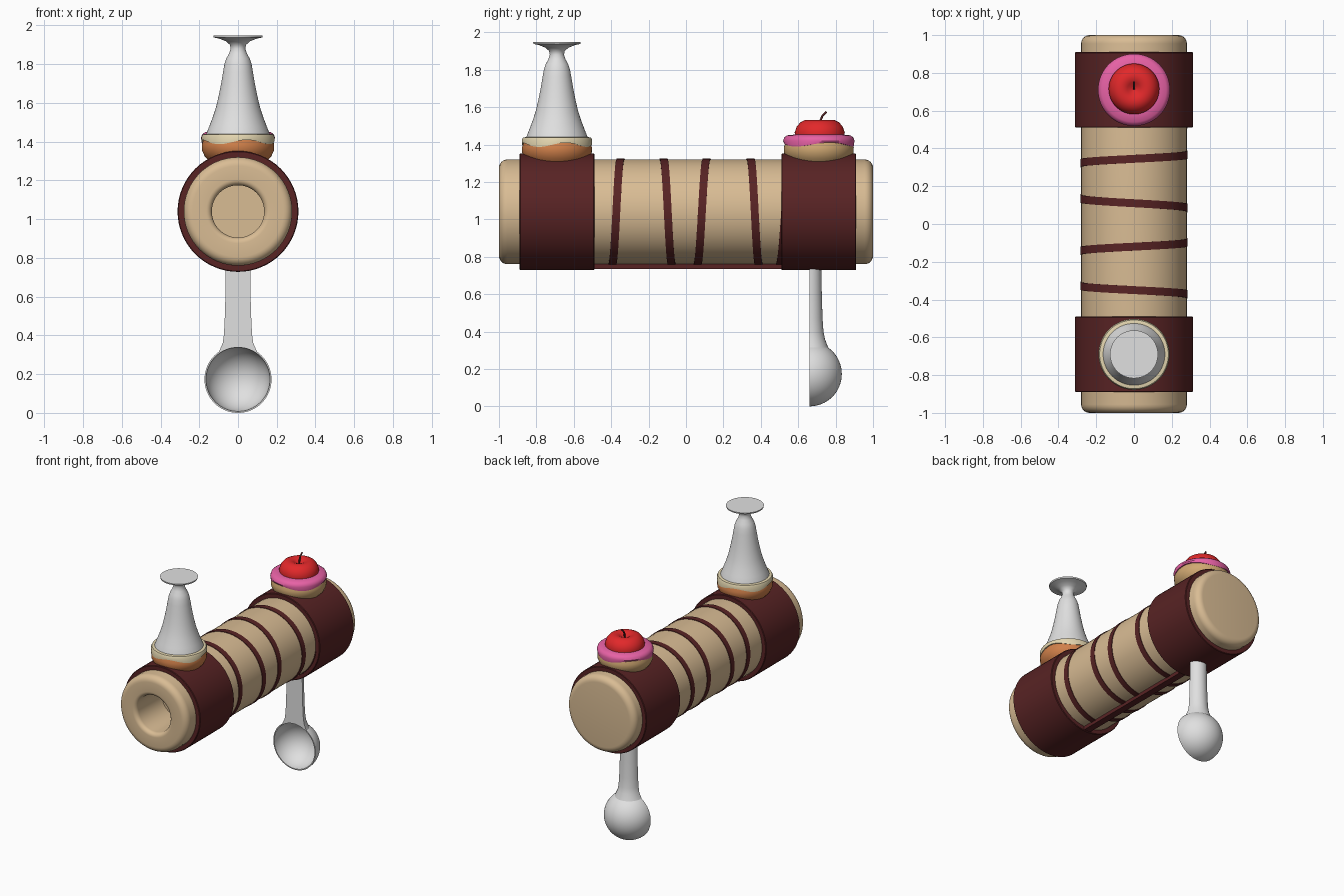
import bpy, bmesh, math
from mathutils import Matrix, Vector

if "Cube" in bpy.data.objects:
    bpy.data.objects.remove(bpy.data.objects["Cube"])

def lin(c):
    c /= 255
    return c / 12.92 if c <= 0.04045 else ((c + 0.055) / 1.055) ** 2.4

def mat(name, r, g, b):
    m = bpy.data.materials.new(name)
    m.diffuse_color = (lin(r), lin(g), lin(b), 1)
    m.use_nodes = True
    m.node_tree.nodes["Principled BSDF"].inputs["Base Color"].default_value = m.diffuse_color
    return m

TAN = mat("wafer tan", 217, 188, 148)
CHOC = mat("dark chocolate", 88, 35, 36)
SILVER = mat("silver white", 224, 224, 224)
ORANGE = mat("baked orange", 208, 128, 74)
CREAM = mat("pale cream", 228, 214, 176)
PINK = mat("pink icing", 232, 98, 166)
RED = mat("cherry red", 226, 40, 42)
BUN = mat("cake tan", 208, 168, 114)

AXIS_Y = Matrix.Rotation(-math.pi / 2, 4, 'X')   # turns local z into +y
CZ = 1.04                                        # height of the barrel axis

def finish(name, bm, material, angle=35):
    bmesh.ops.recalc_face_normals(bm, faces=bm.faces)
    me = bpy.data.meshes.new(name)
    bm.to_mesh(me)
    bm.free()
    ob = bpy.data.objects.new(name, me)
    bpy.context.collection.objects.link(ob)
    me.materials.append(material)
    bpy.context.view_layer.objects.active = ob
    ob.select_set(True)
    bpy.ops.object.shade_smooth_by_angle(angle=math.radians(angle))
    ob.select_set(False)
    return ob

def lathe(name, profile, material, loc=(0, 0, 0), rot=Matrix(), n=64,
          closed=False, wave=None, angle=35):
    """Revolve (radius, height) points; wave(i, a) shifts point i's height."""
    bm = bmesh.new()
    M = Matrix.Translation(loc) @ rot
    rings = []
    for i, (r, h) in enumerate(profile):
        if r == 0:
            rings.append([bm.verts.new(M @ Vector((0, 0, h)))] * n)
            continue
        ring = []
        for k in range(n):
            a = math.tau * k / n
            dz = wave(i, a) if wave else 0
            ring.append(bm.verts.new(M @ Vector((r * math.cos(a), r * math.sin(a), h + dz))))
        rings.append(ring)
    pairs = list(zip(rings, rings[1:])) + ([(rings[-1], rings[0])] if closed else [])
    for A, B in pairs:
        for k in range(n):
            j = (k + 1) % n
            vs = list(dict.fromkeys([A[k], A[j], B[j], B[k]]))
            if len(vs) > 2:
                bm.faces.new(vs)
    return finish(name, bm, material, angle)

def arc(cr, ch, rad, a0, a1, steps=6):
    return [(cr + rad * math.cos(math.radians(a0 + (a1 - a0) * i / steps)),
             ch + rad * math.sin(math.radians(a0 + (a1 - a0) * i / steps)))
            for i in range(steps + 1)]

# barrel with rounded rims and a round bore in the front end
barrel = [(0, -0.70), (0.135, -0.70)] + arc(0.165, -0.97, 0.03, 180, 270) \
    + arc(0.235, -0.955, 0.045, 270, 360) + arc(0.235, 0.955, 0.045, 0, 90) + [(0, 1.0)]
lathe("barrel", barrel, TAN, (0, 0, CZ), AXIS_Y)

# two chocolate bands
for name, y in (("front_band", -0.69), ("back_band", 0.71)):
    lathe(name, [(0.27, -0.2), (0.308, -0.2), (0.312, -0.196), (0.312, 0.196),
                 (0.308, 0.2), (0.27, 0.2)], CHOC, (0, y, CZ), AXIS_Y, closed=True)

# thin drizzle stripes winding around the barrel in alternating directions
def stripe(name, y_top, pitch, width=0.042, n=64):
    bm = bmesh.new()
    rows = []
    for k in range(n + 1):
        a = -math.pi + math.tau * k / n
        y = y_top + pitch * a / math.tau
        rows.append([bm.verts.new((r * math.sin(a), y + s * width / 2, CZ + r * math.cos(a)))
                     for r, s in ((0.276, -1), (0.284, -1), (0.284, 1), (0.276, 1))])
    for A, B in zip(rows, rows[1:]):
        for i in range(4):
            bm.faces.new((A[i], A[(i + 1) % 4], B[(i + 1) % 4], B[i]))
    bm.faces.new(rows[0])
    bm.faces.new(rows[-1])
    finish(name, bm, CHOC)

for i, (y, p) in enumerate(((-0.35, -0.09), (-0.12, 0.09), (0.11, -0.10),
                            (0.345, 0.09), (0.56, -0.12))):
    stripe(f"drizzle_stripe_{i + 1}", y, p)

# straight bar under the barrel
bm = bmesh.new()
bmesh.ops.create_cube(bm, size=1, matrix=Matrix.Translation((0, 0.01, 0.76))
                      @ Matrix.Diagonal((0.05, 1.04, 0.05, 1)))
finish("under_bar", bm, CHOC)

# buns sitting on the bands
bun = [(0, 1.25), (0.10, 1.26), (0.145, 1.295), (0.172, 1.325), (0.186, 1.355),
       (0.187, 1.385), (0.178, 1.41), (0.15, 1.42), (0, 1.42)]
lathe("front_bun", bun, ORANGE, (0, -0.69, 0))
lathe("back_bun", bun, BUN, (0, 0.71, 0))

# wavy layers: the lower edge dips and rises
def ripple(count):
    return lambda i, a: 0.011 * math.sin(count * a + 0.6) if i < 2 else 0

lathe("cream_layer", [(0.17, 1.40), (0.188, 1.398), (0.188, 1.425), (0.182, 1.437),
                      (0.165, 1.44), (0, 1.44)], CREAM, (0, -0.69, 0), wave=ripple(4))
lathe("pink_icing", [(0.17, 1.40), (0.187, 1.40), (0.191, 1.42), (0.185, 1.437),
                     (0.17, 1.449), (0.13, 1.453), (0, 1.453)], PINK, (0, 0.71, 0),
      wave=ripple(3))

# silver bell with a flared flat top
lathe("bell_sight", [(0, 1.43), (0.166, 1.43), (0.163, 1.442), (0.148, 1.48), (0.129, 1.53),
                     (0.113, 1.58), (0.099, 1.64), (0.087, 1.70), (0.077, 1.76),
                     (0.070, 1.80), (0.060, 1.83), (0.046, 1.855), (0.038, 1.88),
                     (0.042, 1.90), (0.062, 1.918), (0.095, 1.931), (0.125, 1.938),
                     (0.127, 1.948), (0, 1.948)], SILVER, (0, -0.69, 0), angle=40)

# cherry with a dimple, and its bent stem
lathe("cherry", [(0, 1.503), (0.015, 1.507), (0.035, 1.522), (0.055, 1.530), (0.08, 1.530),
                 (0.104, 1.518), (0.123, 1.495), (0.134, 1.465), (0.130, 1.435), (0, 1.43)],
      RED, (0, 0.715, 0), angle=60)
cu = bpy.data.curves.new("cherry_stem", 'CURVE')
cu.dimensions = '3D'
cu.bevel_depth = 0.006
cu.bevel_resolution = 2
cu.use_fill_caps = True
sp = cu.splines.new('POLY')
path = [(0, 0.715, 1.495), (0, 0.72, 1.53), (0, 0.73, 1.555), (0, 0.752, 1.575)]
sp.points.add(len(path) - 1)
for pt, co in zip(sp.points, path):
    pt.co = (*co, 1)
cu.materials.append(CHOC)
bpy.context.collection.objects.link(bpy.data.objects.new("cherry_stem", cu))

# spoon bowl: hollow half sphere open to the front
R, SY, SZ = 0.173, 0.66, 0.173
half = [(R * math.cos(t), R * math.sin(t)) for t in (math.pi / 2 * i / 16 for i in range(16))]
bowl = [(0, R)] + half[::-1] + [(r * 0.955, h * 0.955) for r, h in half] + [(0, R * 0.955)]
lathe("spoon_bowl", bowl, SILVER, (0, SY, SZ), AXIS_Y)

# spoon handle: flat in front, half round behind, flaring onto the bowl
bm = bmesh.new()
rows = []
for z, w, d in ((0.80, 0.063, 0.063), (0.60, 0.065, 0.066), (0.47, 0.069, 0.070),
                (0.40, 0.073, 0.075), (0.36, 0.079, 0.083), (None, 0.100, 0.102)):
    pts = [(w * math.cos(math.pi * i / 16), d * math.sin(math.pi * i / 16)) for i in range(17)]
    pts += [(w * (i / 4 - 1), 0) for i in range(1, 8)]
    rows.append([bm.verts.new((x, SY + y, z if z else
                 SZ + math.sqrt((R * 0.985) ** 2 - x * x - y * y))) for x, y in pts])
for A, B in zip(rows, rows[1:]):
    for i in range(len(A)):
        j = (i + 1) % len(A)
        bm.faces.new((A[i], A[j], B[j], B[i]))
bm.faces.new(rows[0])
finish("spoon_handle", bm, SILVER, 40)
